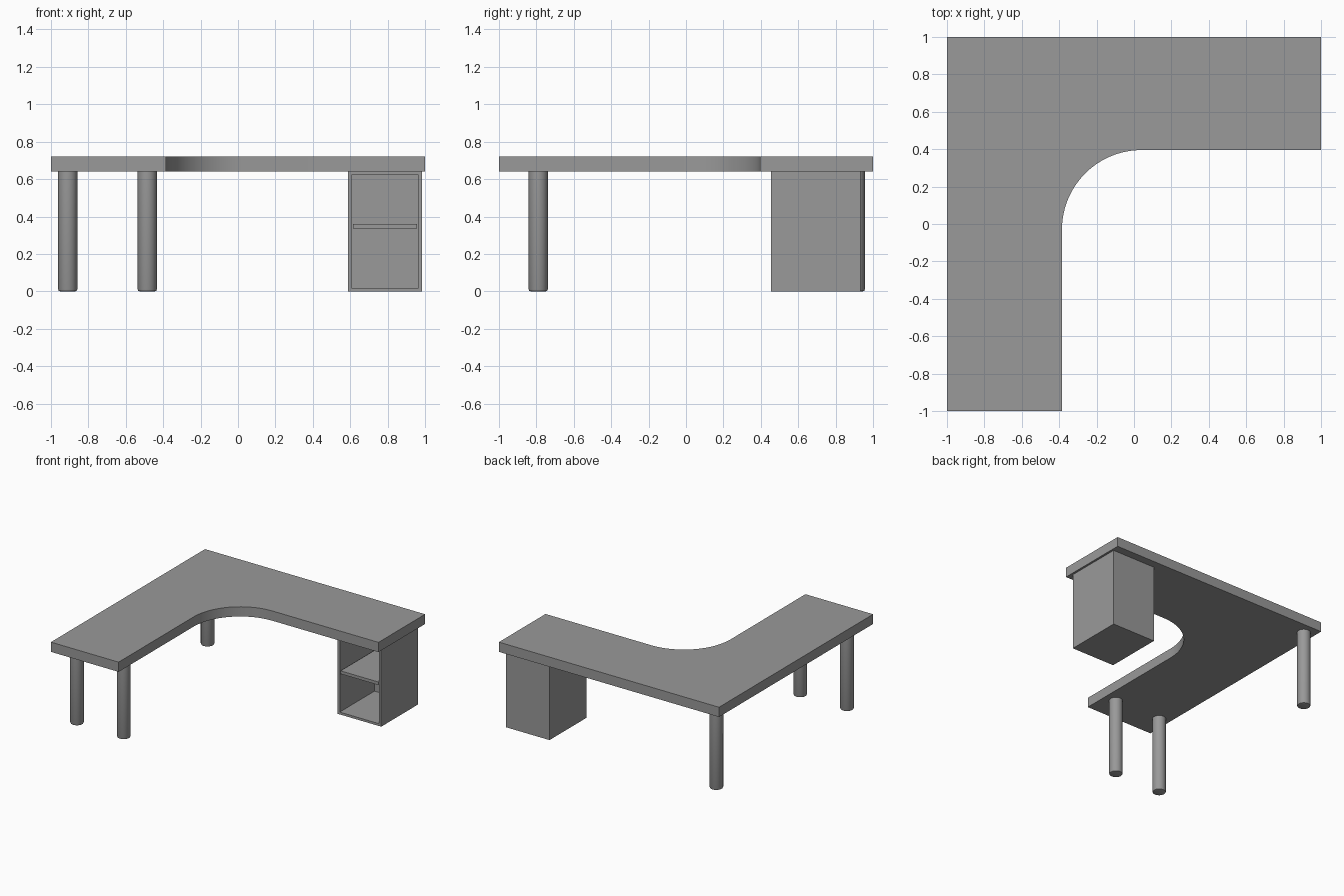
import bpy, bmesh, math
from mathutils import Matrix

cube = bpy.data.objects.get("Cube")
if cube:
    bpy.data.objects.remove(cube, do_unlink=True)

GREY = (0.32, 0.32, 0.32, 1)
grey = bpy.data.materials.new("desk grey")
grey.use_nodes = True
grey.diffuse_color = GREY
grey.node_tree.nodes["Principled BSDF"].inputs["Base Color"].default_value = GREY

UNDERSIDE, TOP = 0.64, 0.72


def finish(name, bm):
    bmesh.ops.recalc_face_normals(bm, faces=bm.faces)
    mesh = bpy.data.meshes.new(name)
    bm.to_mesh(mesh)
    bm.free()
    mesh.materials.append(grey)
    obj = bpy.data.objects.new(name, mesh)
    bpy.context.collection.objects.link(obj)
    return obj


def smooth(obj):
    bpy.ops.object.select_all(action='DESELECT')
    obj.select_set(True)
    bpy.context.view_layer.objects.active = obj
    bpy.ops.object.shade_smooth_by_angle(angle=math.radians(30))


def box(name, x0, x1, y0, y1, z0, z1):
    bm = bmesh.new()
    place = (Matrix.Translation(((x0 + x1) / 2, (y0 + y1) / 2, (z0 + z1) / 2))
             @ Matrix.Diagonal((x1 - x0, y1 - y0, z1 - z0, 1)))
    bmesh.ops.create_cube(bm, size=1, matrix=place)
    return finish(name, bm)


# L-shaped desktop with a rounded inner corner
inner_x, inner_y, radius, steps = -0.385, 0.395, 0.425, 24
outline = [(1, inner_y), (1, 1), (-1, 1), (-1, -1), (inner_x, -1)]
for i in range(steps + 1):
    a = math.pi - i * math.pi / 2 / steps
    outline.append((inner_x + radius + radius * math.cos(a),
                    inner_y - radius + radius * math.sin(a)))
bm = bmesh.new()
face = bm.faces.new([bm.verts.new((x, y, UNDERSIDE)) for x, y in outline])
ext = bmesh.ops.extrude_face_region(bm, geom=[face], use_keep_orig=True)
bmesh.ops.translate(bm, vec=(0, 0, TOP - UNDERSIDE),
                    verts=[g for g in ext["geom"] if isinstance(g, bmesh.types.BMVert)])
smooth(finish("desktop", bm))

# Round legs with a chamfered foot
for name, x, y in (("front_right_leg", -0.91, -0.79),
                   ("front_inner_leg", -0.485, -0.79),
                   ("back_corner_leg", -0.91, 0.905)):
    bm = bmesh.new()
    bmesh.ops.create_cone(bm, cap_ends=True, segments=32, radius1=0.051, radius2=0.051,
                          depth=UNDERSIDE,
                          matrix=Matrix.Translation((x, y, UNDERSIDE / 2)))
    foot = [e for e in bm.edges if all(v.co.z < 0.01 for v in e.verts)]
    bmesh.ops.bevel(bm, geom=foot, offset=0.01, segments=2, profile=0.5, affect='EDGES')
    smooth(finish(name, bm))

# Open-fronted cabinet: the shell is a box with its front inset and pushed in
x0, x1, y0, y1, wall = 0.587, 0.983, 0.455, 0.933, 0.027
shell = box("cabinet_shell", x0, x1, y0, y1, 0, UNDERSIDE)
bm = bmesh.new()
bm.from_mesh(shell.data)
bm.faces.ensure_lookup_table()
front = min(bm.faces, key=lambda f: f.calc_center_median().y)
bmesh.ops.inset_region(bm, faces=[front], thickness=wall)
ext = bmesh.ops.extrude_face_region(bm, geom=[front])
bmesh.ops.delete(bm, geom=[front], context='FACES_ONLY')
bmesh.ops.translate(bm, vec=(0, y1 - y0 - wall, 0),
                    verts=[g for g in ext["geom"] if isinstance(g, bmesh.types.BMVert)])
bmesh.ops.recalc_face_normals(bm, faces=bm.faces)
bm.to_mesh(shell.data)
bm.free()

# Middle shelf
box("cabinet_shelf", x0 + wall, x1 - wall, y0, y1 - wall, 0.335, 0.36)
